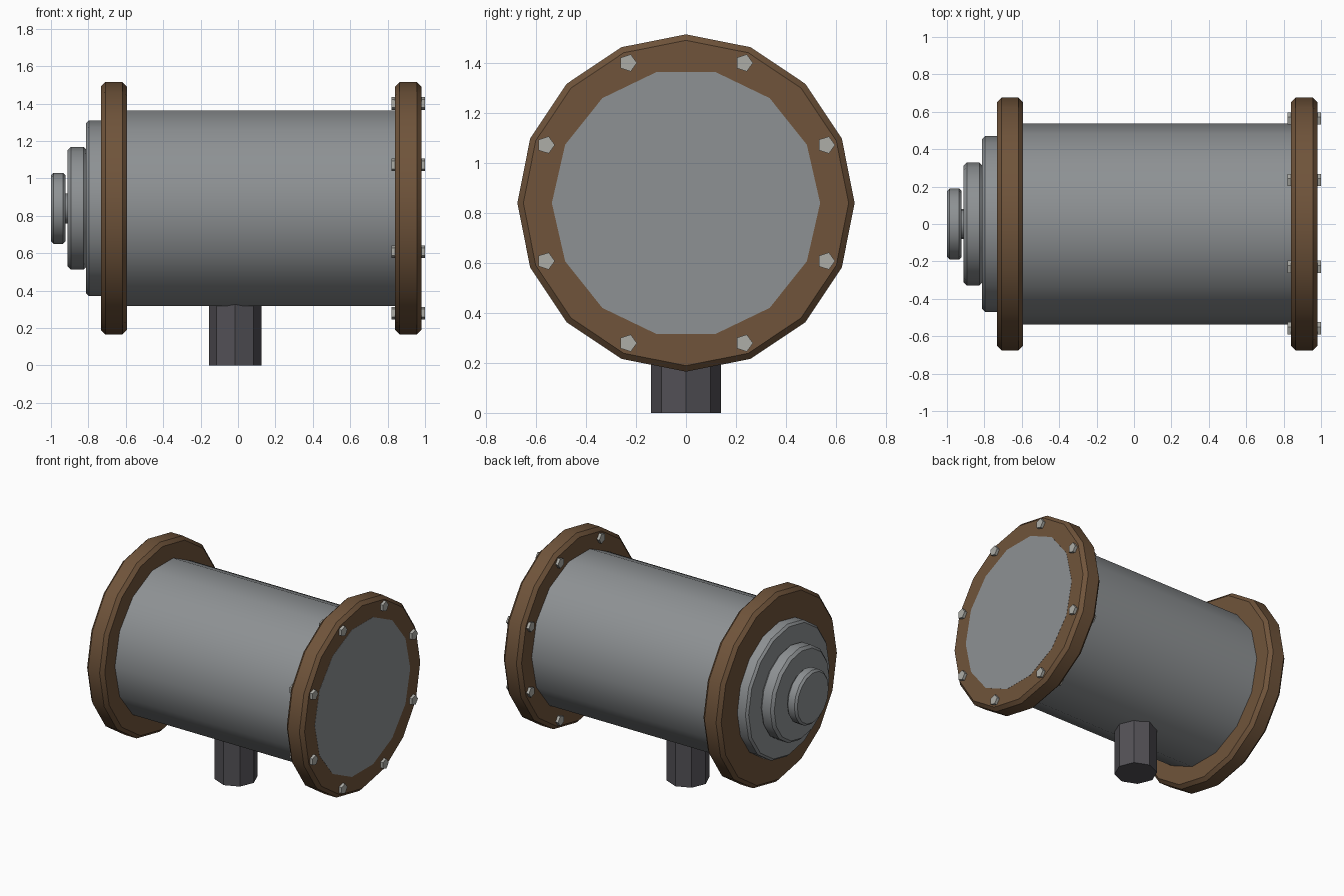
import bpy, bmesh, math

if "Cube" in bpy.data.objects:
    bpy.data.objects.remove(bpy.data.objects["Cube"])

AXIS_Z = 0.84  # height of the drum axis


def material(name, rgb):
    m = bpy.data.materials.new(name)
    m.diffuse_color = (*rgb, 1.0)
    m.use_nodes = True
    m.node_tree.nodes["Principled BSDF"].inputs["Base Color"].default_value = m.diffuse_color
    return m


GREY = material("steel grey", (0.27, 0.285, 0.295))
BROWN = material("rust brown", (0.16, 0.088, 0.043))
DARK = material("dark grey", (0.085, 0.081, 0.092))
LIGHT = material("bolt grey", (0.42, 0.42, 0.39))


def turned(name, mat, sides, profile, centre=(0, 0, AXIS_Z), upright=False):
    """Closed turned part from (position, radius) pairs, along x or z."""
    bm = bmesh.new()
    cx, cy, cz = centre
    rings = []
    for p, r in profile:
        ring = []
        for i in range(sides):
            a = 2 * math.pi * i / sides
            u, v = r * math.cos(a), r * math.sin(a)
            co = (cx + u, cy + v, cz + p) if upright else (cx + p, cy + u, cz + v)
            ring.append(bm.verts.new(co))
        rings.append(ring)
    for a, b in zip(rings, rings[1:]):
        for i in range(sides):
            j = (i + 1) % sides
            bm.faces.new((a[i], a[j], b[j], b[i]))
    bm.faces.new(rings[0])
    bm.faces.new(rings[-1])
    bmesh.ops.recalc_face_normals(bm, faces=bm.faces)
    me = bpy.data.meshes.new(name)
    bm.to_mesh(me)
    bm.free()
    me.materials.append(mat)
    ob = bpy.data.objects.new(name, me)
    bpy.context.collection.objects.link(ob)
    bpy.ops.object.select_all(action='DESELECT')
    ob.select_set(True)
    bpy.context.view_layer.objects.active = ob
    bpy.ops.object.shade_smooth_by_angle(angle=math.radians(30))
    return ob


def disc(name, mat, x0, x1, r, b):
    """Sixteen-sided disc with chamfered rims."""
    return turned(name, mat, 16, [(x0, r - b), (x0 + b, r), (x1 - b, r), (x1, r - b)])


# Drum, its end just proud of the right flange
turned("drum", GREY, 14, [(-0.70, 0.537), (0.981, 0.537)])

# Flanges
disc("left_flange", BROWN, -0.733, -0.594, 0.675, 0.024)
disc("right_flange", BROWN, 0.84, 0.98, 0.675, 0.024)

# Stepped end cap
disc("cap_large", GREY, -0.812, -0.70, 0.47, 0.015)
disc("cap_middle", GREY, -0.912, -0.808, 0.328, 0.018)
disc("cap_small", GREY, -1.0, -0.921, 0.19, 0.014)
turned("cap_spindle", GREY, 16, [(-0.93, 0.08), (-0.90, 0.08)])

# Bolts through the right flange
for k in range(8):
    a = math.radians(22.5 + 45 * k)
    turned(f"bolt_{k + 1}", LIGHT, 5, [(0.82, 0.036), (1.0, 0.036)],
           (0, 0.607 * math.cos(a), AXIS_Z + 0.607 * math.sin(a)))

# Eight-sided foot
turned("foot", DARK, 8, [(0, 0.14), (0.36, 0.14)], (-0.015, 0, 0), upright=True)
